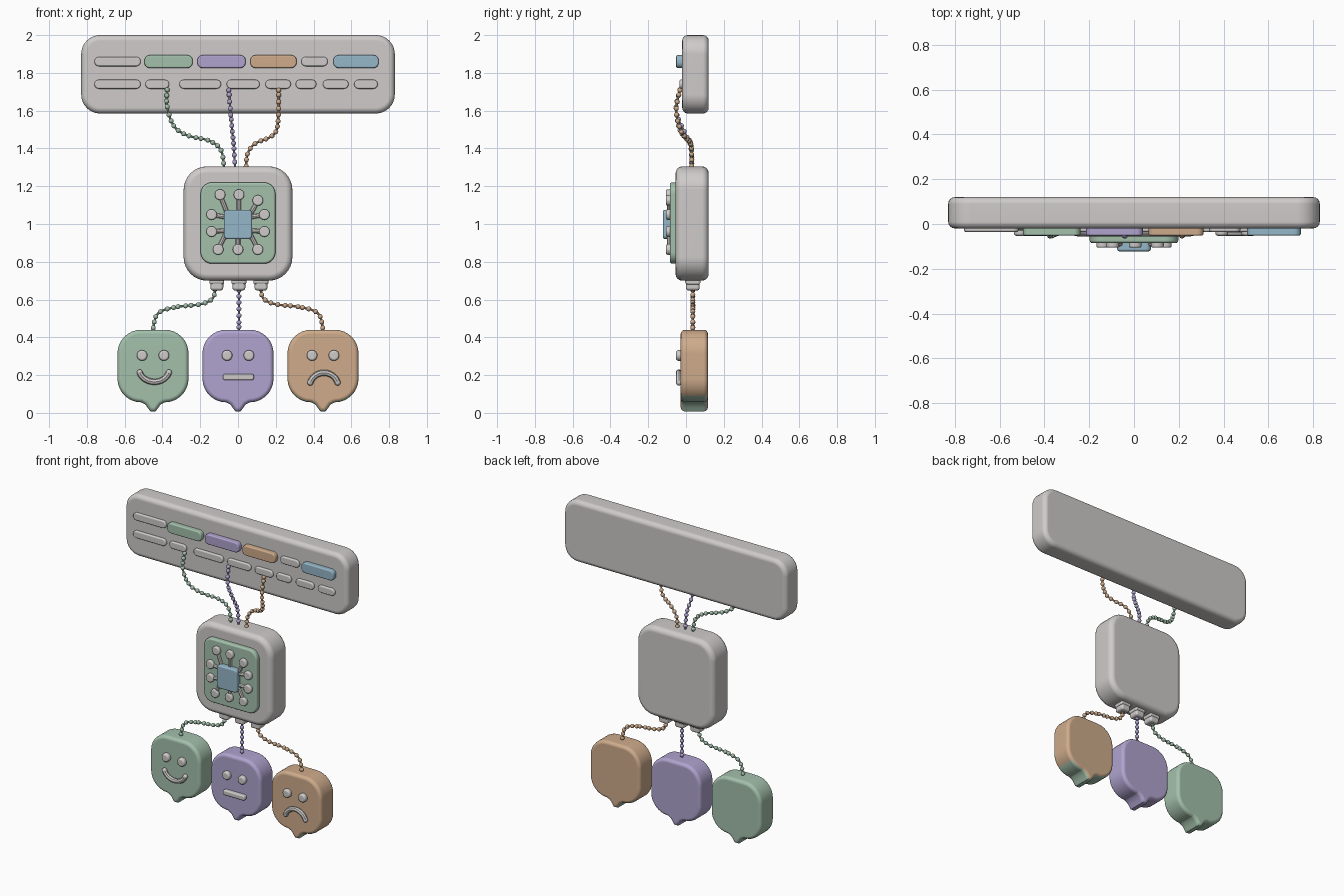
import bpy, bmesh
from math import sin, cos, pi
from mathutils import Vector

cube = bpy.data.objects.get("Cube")
if cube:
    bpy.data.objects.remove(cube, do_unlink=True)


def material(name, rgb):
    m = bpy.data.materials.new(name)
    m.use_nodes = True
    m.diffuse_color = (*rgb, 1)
    m.node_tree.nodes["Principled BSDF"].inputs["Base Color"].default_value = (*rgb, 1)
    return m


GREY = material("warm grey", (0.62, 0.60, 0.59))
GREEN = material("sage green", (0.37, 0.53, 0.41))
PURPLE = material("soft purple", (0.43, 0.37, 0.62))
ORANGE = material("soft orange", (0.62, 0.41, 0.26))
BLUE = material("soft blue", (0.30, 0.47, 0.58))


def add_object(name, mesh, *mats):
    ob = bpy.data.objects.new(name, mesh)
    bpy.context.collection.objects.link(ob)
    for m in mats:
        mesh.materials.append(m)
    bpy.ops.object.select_all(action='DESELECT')
    ob.select_set(True)
    bpy.context.view_layer.objects.active = ob
    bpy.ops.object.shade_smooth_by_angle(angle=0.7)
    return ob


def rounded(x0, x1, z0, z1, r, steps=8):
    """Rounded rectangle, counter-clockwise, starting at the lower right corner."""
    r = min(r, (x1 - x0) / 2 - 0.0005, (z1 - z0) / 2 - 0.0005)
    corners = [(x1 - r, z0 + r, 3), (x1 - r, z1 - r, 0), (x0 + r, z1 - r, 1), (x0 + r, z0 + r, 2)]
    return [(cx + r * cos((q + i / steps) * pi / 2), cz + r * sin((q + i / steps) * pi / 2))
            for cx, cz, q in corners for i in range(steps + 1)]


def slab(name, outline, front, back, edge, *mats):
    """Outline in x and z, extruded along y, with rounded rims."""
    bm = bmesh.new()
    cap = bm.faces.new([bm.verts.new((x, front, z)) for x, z in outline])
    ext = bmesh.ops.extrude_face_region(bm, geom=[cap], use_keep_orig=True)
    new = [v for v in ext["geom"] if isinstance(v, bmesh.types.BMVert)]
    bmesh.ops.translate(bm, verts=new, vec=(0, back - front, 0))
    bmesh.ops.recalc_face_normals(bm, faces=bm.faces)
    rims = [e for e in bm.edges if abs(e.verts[0].co.y - e.verts[1].co.y) < 1e-6]
    bmesh.ops.bevel(bm, geom=rims, offset=edge, segments=4, profile=0.5,
                    affect='EDGES', clamp_overlap=False)
    bmesh.ops.recalc_face_normals(bm, faces=bm.faces)
    me = bpy.data.meshes.new(name)
    bm.to_mesh(me)
    bm.free()
    ob = add_object(name, me, *mats)
    wn = ob.modifiers.new("flat caps", 'WEIGHTED_NORMAL')
    wn.keep_sharp = True
    return ob


def smooth_path(pts, steps=10):
    """Catmull-Rom curve through the points."""
    p = [Vector(q) for q in pts]
    p = [2 * p[0] - p[1]] + p + [2 * p[-1] - p[-2]]
    out = []
    for a, b, c, d in zip(p, p[1:], p[2:], p[3:]):
        for i in range(steps):
            t = i / steps
            out.append(0.5 * (2 * b + (c - a) * t + (2 * a - 5 * b + 4 * c - d) * t * t
                              + (3 * b - a - 3 * c + d) * t ** 3))
    return out + [p[-2]]


def tube_mesh(name, pts, radius):
    cu = bpy.data.curves.new(name, 'CURVE')
    cu.dimensions = '3D'
    cu.bevel_depth = radius
    cu.bevel_resolution = 2
    cu.use_fill_caps = True
    sp = cu.splines.new('POLY')
    sp.points.add(len(pts) - 1)
    for sp_pt, p in zip(sp.points, pts):
        sp_pt.co = (*p, 1)
    tmp = bpy.data.objects.new(name, cu)
    bpy.context.collection.objects.link(tmp)
    bpy.context.view_layer.update()
    me = bpy.data.meshes.new_from_object(tmp.evaluated_get(bpy.context.evaluated_depsgraph_get()))
    bpy.data.objects.remove(tmp)
    me.name = name
    return me


def rod(name, pts, radius, mat, round_ends=False):
    """Tube, optionally with ball ends."""
    bm = bmesh.new()
    bm.from_mesh(tube_mesh(name, pts, radius))
    if round_ends:
        for p in (pts[0], pts[-1]):
            ball = bmesh.ops.create_uvsphere(bm, u_segments=12, v_segments=8, radius=radius)
            bmesh.ops.translate(bm, verts=ball["verts"], vec=p)
    me = bpy.data.meshes.new(name)
    bm.to_mesh(me)
    bm.free()
    return add_object(name, me, mat)


def bead_chain(name, pts, mat, gap=0.034, radius=0.0135):
    """Thin string with evenly spaced beads."""
    path = smooth_path(pts)
    bm = bmesh.new()
    bm.from_mesh(tube_mesh(name, path, 0.006))
    walked = gap
    for a, b in zip(path, path[1:]):
        walked += (b - a).length
        if walked >= gap:
            walked -= gap
            ball = bmesh.ops.create_icosphere(bm, subdivisions=2, radius=radius)
            bmesh.ops.translate(bm, verts=ball["verts"], vec=b)
    me = bpy.data.meshes.new(name)
    bm.to_mesh(me)
    bm.free()
    add_object(name, me, mat)


# Top panel with its two rows of pills
slab("panel", rounded(-0.83, 0.83, 1.585, 2.0, 0.1), -0.02, 0.12, 0.03, GREY)
top_row = [(-0.76, -0.515, GREY), (-0.495, -0.24, GREEN), (-0.215, 0.04, PURPLE),
           (0.065, 0.31, ORANGE), (0.335, 0.475, GREY), (0.505, 0.745, BLUE)]
for i, (a, b, mat) in enumerate(top_row):
    h, front = (0.025, -0.035) if mat == GREY else (0.034, -0.052)
    slab(f"top_pill_{i}", rounded(a, b, 1.86 - h, 1.86 + h, 0.028, 5), front, 0.02, 0.008, mat)
low_row = [(-0.76, -0.515), (-0.49, -0.365), (-0.31, -0.09), (-0.06, 0.115),
           (0.145, 0.28), (0.305, 0.415), (0.45, 0.585), (0.615, 0.74)]
for i, (a, b) in enumerate(low_row):
    slab(f"low_pill_{i}", rounded(a, b, 1.716, 1.764, 0.024, 5), -0.035, 0.02, 0.008, GREY)

# Middle box with circuit plate and core
slab("box", rounded(-0.288, 0.288, 0.7, 1.305, 0.125), -0.055, 0.12, 0.035, GREY)
slab("circuit_plate", rounded(-0.198, 0.198, 0.79, 1.22, 0.06), -0.085, 0, 0.012, GREEN)
slab("core", rounded(-0.075, 0.075, 0.92, 1.075, 0.02, 4), -0.122, -0.05, 0.01, BLUE)
pins = [(-0.095, 1.155, -0.035), (0.005, 1.155, 0.005), (0.105, 1.125, 0.04),
        (-0.105, 0.865, -0.04), (0, 0.865, 0), (0.105, 0.865, 0.04)]
traces = [((x, z), (foot, 1.0)) for x, z, foot in pins]
for s in (-1, 1):
    traces += [((s * 0.14, z), (0, z + dz)) for z, dz in ((1.05, -0.025), (0.96, 0.01))]
for i, ((x, z), (fx, fz)) in enumerate(traces):
    slab(f"pin_{i}", rounded(x - 0.028, x + 0.028, z - 0.028, z + 0.028, 0.028, 5),
         -0.106, -0.06, 0.008, GREY)
    rod(f"trace_{i}", [(x, -0.088, z), (fx, -0.088, fz)], 0.012, GREY)

# Sockets under the box
for i, x in enumerate((-0.112, 0.005, 0.122)):
    slab(f"socket_{i}", rounded(x - 0.034, x + 0.034, 0.648, 0.72, 0.015, 4),
         0, 0.072, 0.014, GREY)
    slab(f"socket_collar_{i}", rounded(x - 0.039, x + 0.039, 0.68, 0.72, 0.008, 4),
         -0.004, 0.077, 0.014, GREY)

# Upper chains sag forward, then run back into the box
bead_chain("upper_chain_green", [(-0.375, -0.03, 1.72), (-0.375, -0.052, 1.62), (-0.34, -0.04, 1.52),
           (-0.27, -0.015, 1.47), (-0.15, 0.02, 1.44), (-0.09, 0.03, 1.39), (-0.072, 0.03, 1.29)], GREEN)
bead_chain("upper_chain_purple", [(-0.05, -0.03, 1.72), (-0.04, -0.052, 1.6),
           (-0.03, -0.01, 1.49), (-0.022, 0.025, 1.41), (-0.015, 0.03, 1.29)], PURPLE)
bead_chain("upper_chain_orange", [(0.215, -0.03, 1.72), (0.215, -0.052, 1.6), (0.205, -0.03, 1.5),
           (0.17, -0.005, 1.46), (0.09, 0.025, 1.425), (0.05, 0.03, 1.37), (0.042, 0.03, 1.29)], ORANGE)

# Lower chains, the outer two nearly mirrored
for s, mat, side in ((-1, GREEN, "green"), (1, ORANGE, "orange")):
    route = [(0.12, 0.66), (0.135, 0.605), (0.2, 0.575), (0.33, 0.56), (0.425, 0.525), (0.453, 0.43)]
    bead_chain(f"lower_chain_{side}", [(s * x, 0.036, z) for x, z in route], mat)
bead_chain("lower_chain_purple", [(0.005, 0.036, z) for z in (0.66, 0.55, 0.43)], PURPLE)

# Speech bubbles with tails and eyes
tail = [(-0.058, 0.054), (-0.04, 0.044), (-0.027, 0.026), (-0.014, 0.008),
        (0.014, 0.008), (0.027, 0.026), (0.04, 0.044), (0.058, 0.054)]
bubbles = {}
for cx, name, mat in ((-0.45, "green", GREEN), (0, "purple", PURPLE), (0.45, "orange", ORANGE)):
    outline = rounded(-0.188, 0.188, 0.056, 0.44, 0.125) + tail
    bubbles[name] = slab(f"bubble_{name}", [(cx + x, z) for x, z in outline],
                         -0.028, 0.116, 0.022, mat)
    for s, side in ((-1, "right"), (1, "left")):
        x = cx + s * 0.058
        slab(f"{name}_{side}_eye", rounded(x - 0.028, x + 0.028, 0.276, 0.332, 0.028, 6),
             -0.053, 0, 0.012, GREY)

# Green underside of the orange bubble
under = bubbles["orange"].data
under.materials.append(GREEN)
for f in under.polygons:
    if f.center.z < 0.1 and abs(f.normal.y) < 0.6:
        f.material_index = 1

# Mouths
arc = [(i / 12 * 2 - 1) for i in range(13)]
rod("smile", [(-0.443 + 0.08 * sin(t * pi / 2.4), -0.038, 0.222 - 0.058 * cos(t * pi / 2.2))
              for t in arc], 0.016, GREY, True)
rod("frown", [(0.455 + 0.075 * sin(t * pi / 2.4), -0.038, 0.152 + 0.06 * cos(t * pi / 2.2))
              for t in arc], 0.016, GREY, True)
slab("straight_mouth", rounded(-0.08, 0.084, 0.173, 0.206, 0.012, 4), -0.053, 0, 0.008, GREY)
